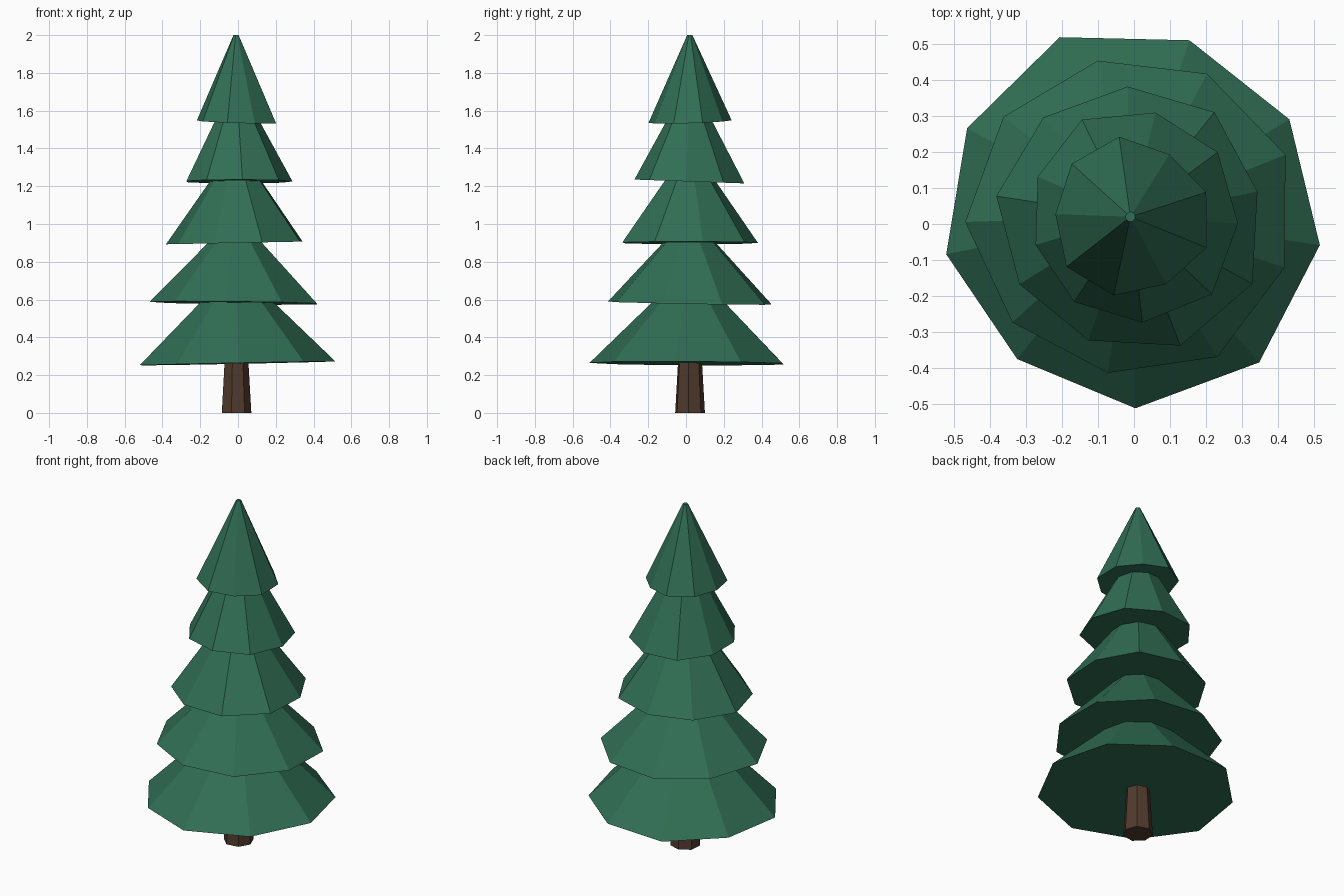
import bpy
from math import radians, sin, cos

if "Cube" in bpy.data.objects:
    bpy.data.objects.remove(bpy.data.objects["Cube"])

CX, CY = -0.01, 0.02   # trunk axis


def material(name, color):
    m = bpy.data.materials.new(name)
    m.diffuse_color = color
    m.use_nodes = True
    m.node_tree.nodes["Principled BSDF"].inputs["Base Color"].default_value = m.diffuse_color
    return m


def frustum(name, radii, top_r, z0, z1, phase, mat, tilt=(0, 0)):
    """Closed faceted cone; tilt leans the lower rim slightly."""
    n = len(radii)
    verts = []
    for ring, z in ((radii, z0), ([top_r] * n, z1)):
        for i, r in enumerate(ring):
            a = radians(phase + i * 360 / n)
            x, y = r * cos(a), r * sin(a)
            lean = (tilt[0] * x + tilt[1] * y) if z == z0 else 0
            verts.append((CX + x, CY + y, z + lean))
    faces = [(i, (i + 1) % n, n + (i + 1) % n, n + i) for i in range(n)]
    faces += [tuple(reversed(range(n))), tuple(range(n, 2 * n))]
    mesh = bpy.data.meshes.new(name)
    mesh.from_pydata(verts, [], faces)
    mesh.materials.append(mat)
    obj = bpy.data.objects.new(name, mesh)
    bpy.context.collection.objects.link(obj)


green = material("needles", (0.030, 0.156, 0.089, 1))
brown = material("bark", (0.082, 0.042, 0.026, 1))

# Trunk
frustum("trunk", [0.081] * 7, 0.06, 0, 0.36, 98, brown)
bpy.data.objects["trunk"].data.vertices[0].co.z = 0

# Foliage tiers: irregular rim radii, top radius, base z, top z, phase, rim tilt
tiers = [
    ([.517, .516, .535, .515, .521, .504, .531, .539, .531], .06, .262, .72, 31.5, (.02, -.005)),
    ([.463, .450, .442, .448, .458, .439, .437, .457, .450], .03, .582, 1.02, 21.8, (-.012, -.018)),
    ([.359, .372, .361, .366, .376, .360, .362, .383, .386], .045, .900, 1.36, 11.2, (.02, 0)),
    ([.299, .301, .297, .301, .280, .274, .283, .295, .312], .05, 1.225, 1.68, -3.5, (0, -.035)),
    ([.221, .204, .224, .219, .208, .225, .223, .211, .228], .014, 1.541, 2.0, 18, (-.035, .03)),
]
for k, (radii, top_r, z0, z1, phase, tilt) in enumerate(tiers, 1):
    frustum(f"foliage_tier_{k}", radii, top_r, z0, z1, phase, green, tilt)
